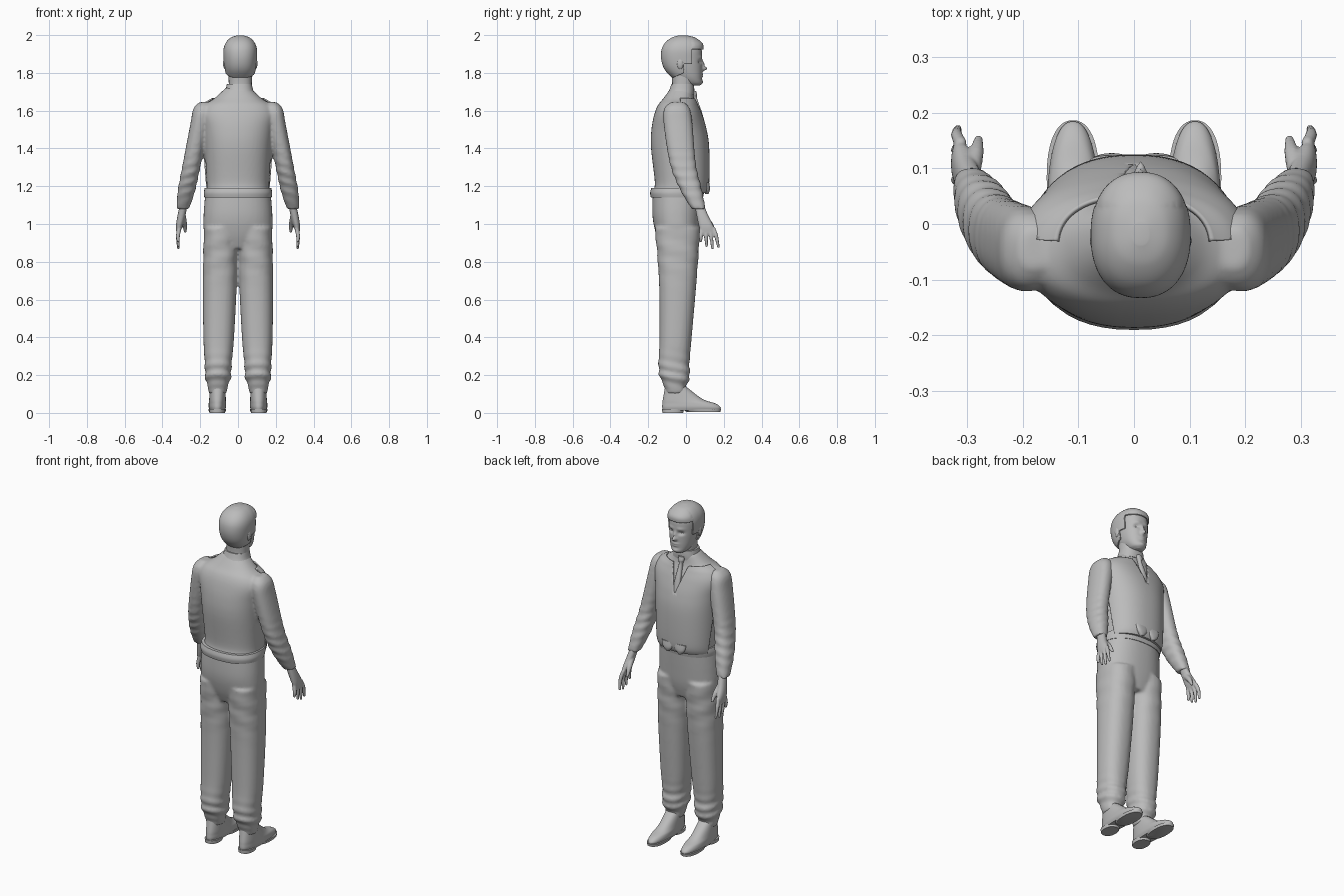
import bpy, bmesh, math
from mathutils import Vector

if "Cube" in bpy.data.objects:
    bpy.data.objects.remove(bpy.data.objects["Cube"])

SIDES = {"left": 1, "right": -1}
ARM = (.508, -.2)     # centre line of arm and leg: x at the ground, slope with height
LEG = (.11, -.02)
HEAD = (.012, 0)

shade = .5
grey = bpy.data.materials.new("plain_grey")
grey.use_nodes = True
grey.diffuse_color = (shade, shade, shade, 1)
grey.node_tree.nodes["Principled BSDF"].inputs["Base Color"].default_value = grey.diffuse_color


def spline(rows, steps):
    """Smooth interpolation through rows of numbers."""
    rows = [Vector(row) for row in rows]
    result = []
    for i in range(len(rows) - 1):
        start, end = rows[i], rows[i + 1]
        before, after = rows[max(i - 1, 0)], rows[min(i + 2, len(rows) - 1)]
        leave, arrive = (end - before) / 2, (after - start) / 2
        for step in range(steps):
            t = step / steps
            ease = t * t * (3 - 2 * t)
            result.append(start.lerp(end, ease) + leave * t * (1 - t) ** 2 - arrive * t * t * (1 - t))
    return result + [rows[-1]]


def signed_power(value, power):
    return math.copysign(abs(value) ** power, value)


def loft(bm, rings, line=(0, 0), mirror=1, square=2.3, segments=48, steps=6, grow=0, fold=None):
    """Stack level oval rings, each given as height, back y, front y, half width."""
    loops = []
    for z, back, front, half in spline(rings, steps):
        loop = []
        for k in range(segments):
            angle = math.tau * k / segments
            swell = 1 + (fold(angle, z) if fold else 0)
            x = (half + grow) * swell * signed_power(math.cos(angle), 2 / square)
            y = ((front - back) / 2 + grow) * swell * signed_power(math.sin(angle), 2 / square)
            centre = line[0] + line[1] * z
            loop.append(bm.verts.new(((centre + x) * mirror, (front + back) / 2 + y, z)))
        loops.append(loop)
    for low, high in zip(loops, loops[1:]):
        for k in range(segments):
            j = (k + 1) % segments
            bm.faces.new((low[k], low[j], high[j], high[k]))
    bm.faces.new(loops[0])
    bm.faces.new(loops[-1])


def finish(name, bm, angle=50):
    bmesh.ops.recalc_face_normals(bm, faces=bm.faces[:])
    mesh = bpy.data.meshes.new(name)
    bm.to_mesh(mesh)
    bm.free()
    ob = bpy.data.objects.new(name, mesh)
    bpy.context.collection.objects.link(ob)
    mesh.materials.append(grey)
    bpy.ops.object.select_all(action='DESELECT')
    ob.select_set(True)
    bpy.context.view_layer.objects.active = ob
    bpy.ops.object.shade_smooth_by_angle(angle=math.radians(angle))
    return ob


def simple_loft(name, rings, **options):
    bm = bmesh.new()
    loft(bm, rings, **options)
    return finish(name, bm)


def fuse(ob, voxel, rounds):
    """Blend overlapping lofts into one soft skin."""
    remesh = ob.modifiers.new("fuse", 'REMESH')
    remesh.mode, remesh.voxel_size, remesh.use_smooth_shade = 'VOXEL', voxel, True
    soften = ob.modifiers.new("soften", 'SMOOTH')
    soften.factor, soften.iterations = .5, rounds


def panel(name, bm, cuts, keep):
    """Keep the part of a loft that passes a rule, cut cleanly along planes."""
    for point, normal in cuts:
        bmesh.ops.bisect_plane(bm, geom=bm.verts[:] + bm.edges[:] + bm.faces[:],
                               plane_co=point, plane_no=normal)
    bmesh.ops.recalc_face_normals(bm, faces=bm.faces[:])
    spare = [face for face in bm.faces if not keep(face.calc_center_median())]
    bmesh.ops.delete(bm, geom=spare, context='FACES')
    solid = finish(name, bm).modifiers.new("thickness", 'SOLIDIFY')
    solid.thickness, solid.offset = .008, 1


def ball(name, place, size):
    bm = bmesh.new()
    bmesh.ops.create_uvsphere(bm, u_segments=24, v_segments=16, radius=1)
    bmesh.ops.scale(bm, vec=size, verts=bm.verts[:])
    bmesh.ops.translate(bm, vec=place, verts=bm.verts[:])
    finish(name, bm)


def bump(distance, width):
    return math.exp(-(distance / width) ** 2)


# Trousers: hips and two legs, gathered at the ankles
def leg_fold(angle, z):
    ankle = bump(z - .2, .08) * math.sin(z * 110 + 2 * math.sin(angle))
    thigh = bump(z - .85, .12) * math.sin(z * 60 + 2 * angle)
    return ankle * .07 + thigh * .025


hips = [(.87, -.13, .05, .11), (.95, -.16, .07, .175), (1.05, -.178, .08, .182), (1.19, -.175, .09, .17)]
leg = [(.1, -.11, 0, .046), (.14, -.115, 0, .053), (.19, -.138, .02, .068), (.26, -.146, .018, .071),
       (.4, -.14, .03, .081), (.7, -.143, .056, .09), (.98, -.165, .075, .09)]
bm = bmesh.new()
loft(bm, hips)
for side in SIDES.values():
    loft(bm, leg, LEG, side, steps=10, fold=leg_fold)
fuse(finish("trousers", bm), .009, 5)
simple_loft("waistband", [(1.14, -.186, .09, .178), (1.165, -.19, .095, .181), (1.19, -.184, .1, .176)])


# Shirt: body and sleeves, creased at the elbows
def sleeve_fold(angle, z):
    return .05 * bump(z - 1.24, .12) * math.sin(z * 120 + 2 * math.cos(angle))


body = [(1.17, -.176, .1, .166), (1.22, -.165, .112, .166), (1.4, -.185, .112, .176),
        (1.5, -.183, .098, .186), (1.58, -.168, .074, .2), (1.63, -.148, .054, .178),
        (1.665, -.12, .042, .125), (1.72, -.08, .036, .066)]
sleeve = [(1.645, -.08, -.01, .025), (1.61, -.115, .02, .05), (1.53, -.118, .034, .05),
          (1.32, -.085, .052, .048), (1.18, -.03, .084, .046), (1.08, .03, .104, .033)]
bm = bmesh.new()
loft(bm, body)
for side in SIDES.values():
    loft(bm, sleeve, ARM, side, steps=10, fold=sleeve_fold)
fuse(finish("shirt", bm), .008, 4)

# Waistcoat front: V neckline, side seams and a pointed hem
NECK, STEEP = 1.5, 3.2


def in_front(point):
    below_neckline = point.z < min(NECK + STEEP * abs(point.x), 1.66)
    return below_neckline and point.y > .12 * (1.4 - point.z)


bm = bmesh.new()
loft(bm, body, segments=96, steps=9, grow=.003)
seams = [((0, 0, NECK), (side * STEEP, 0, -1)) for side in SIDES.values()]
panel("waistcoat", bm, seams + [((0, 0, 1.4), (0, 1, .12))], in_front)
bm = bmesh.new()
for side in SIDES.values():
    loft(bm, [(1.16, .1, .12, .008), (1.185, .1, .127, .03), (1.22, .1, .123, .04)], (.04, 0), side)
finish("waistcoat_points", bm)

# Collar, tie and neck
simple_loft("collar", [(1.685, -.1, .042, .084), (1.71, -.088, .044, .073), (1.74, -.078, .042, .066)],
            line=(.007, 0))
simple_loft("tie", [(1.48, .08, .112, .024), (1.58, .06, .088, .018), (1.66, .03, .06, .011),
                    (1.685, .03, .058, .018), (1.705, .03, .053, .016)])
simple_loft("neck", [(1.68, -.075, .03, .06), (1.75, -.073, .04, .061), (1.82, -.08, .05, .062)],
            line=HEAD)

# Head, with the features pushed in or out of the face
skull = [(1.732, .01, .07, .022), (1.745, -.02, .083, .043), (1.775, -.062, .084, .061),
         (1.82, -.104, .085, .073), (1.87, -.122, .085, .079), (1.92, -.121, .083, .08),
         (1.955, -.103, .07, .069), (1.98, -.07, .042, .045), (1.991, -.035, 0, .012)]
# each feature: distance from the middle, height, width, tallness, push
features = {"nose_tip": (0, 1.822, .011, .011, .026), "nose_bridge": (0, 1.845, .008, .018, .012),
            "eye_socket": (.032, 1.858, .016, .01, -.012), "brow": (.03, 1.882, .02, .008, .004),
            "upper_lip": (0, 1.793, .02, .006, .007), "lower_lip": (0, 1.78, .017, .005, .006),
            "chin": (0, 1.752, .02, .011, .006)}
bm = bmesh.new()
loft(bm, skull, HEAD, segments=112, steps=9)
for v in bm.verts:
    if v.co.y > .02:
        across, height = abs(v.co.x - HEAD[0]), v.co.z
        v.co.y += sum(push * bump(across - offset, wide) * bump(height - level, tall)
                      for offset, level, wide, tall, push in features.values())
finish("head", bm, 80)

# Hair: cap with a raised fringe, sideburns and a low back
FRINGE, TEMPLE, NAPE = 1.925, 1.85, 1.79


def is_hair(point):
    if point.y > .03:
        return point.z > FRINGE
    if point.y > -.01:
        return point.z > TEMPLE
    return point.z > NAPE + .4 * (point.y + .04)


bm = bmesh.new()
loft(bm, skull, HEAD, segments=96, steps=9, grow=.001)
for v in bm.verts:
    if v.co.y > .03:
        v.co.y += .008 * bump(v.co.z - 1.95, .02)
panel("hair", bm, [((0, 0, FRINGE), (0, 0, 1)), ((0, .03, FRINGE), (0, 1, 0)),
                   ((0, -.01, TEMPLE), (0, 1, 0)), ((0, -.04, NAPE), (0, -.4, 1))], is_hair)

# Ears, eyes, hands and shoes
palm = [(1.1, .045, .095, .02), (1.04, .057, .12, .021), (.99, .068, .145, .018), (.95, .08, .15, .008)]
upper = [(.012, -.122, .18, .04), (.03, -.126, .183, .046), (.05, -.125, .155, .046),
         (.075, -.122, .085, .044), (.14, -.11, 0, .04)]
thumb = [(.295, .09, 1.04, .02), (.283, .128, 1, .014), (.279, .152, .96, .008)]
digits = [thumb]
for i, tip in enumerate((.91, .885, .873, .88)):
    digits.append([(.311, .082 + .021 * i, .975, .0115), (.318, .079 + .027 * i, .935, .011),
                   (.316, .078 + .031 * i, tip, .0075)])
for word, side in SIDES.items():
    ball(word + "_ear", (HEAD[0] + side * .08, -.03, 1.85), (.011, .018, .031))
    ball(word + "_eye", (HEAD[0] + side * .031, .058, 1.857), (.013, .012, .008))
    bm = bmesh.new()
    loft(bm, palm, ARM, side)
    for digit in digits:
        for x, y, z, radius in spline(digit, 8):
            bead = bmesh.ops.create_icosphere(bm, subdivisions=2, radius=radius)
            bmesh.ops.translate(bm, vec=(x * side, y, z), verts=bead["verts"])
    fuse(finish(word + "_hand", bm), .004, 3)
    simple_loft(word + "_shoe", upper, line=LEG, mirror=side)
    simple_loft(word + "_heel", [(0, -.125, -.015, .04), (.02, -.127, -.01, .042)], line=LEG, mirror=side)
    simple_loft(word + "_sole", [(.004, .005, .182, .044), (.02, -.02, .186, .047)], line=LEG, mirror=side)
